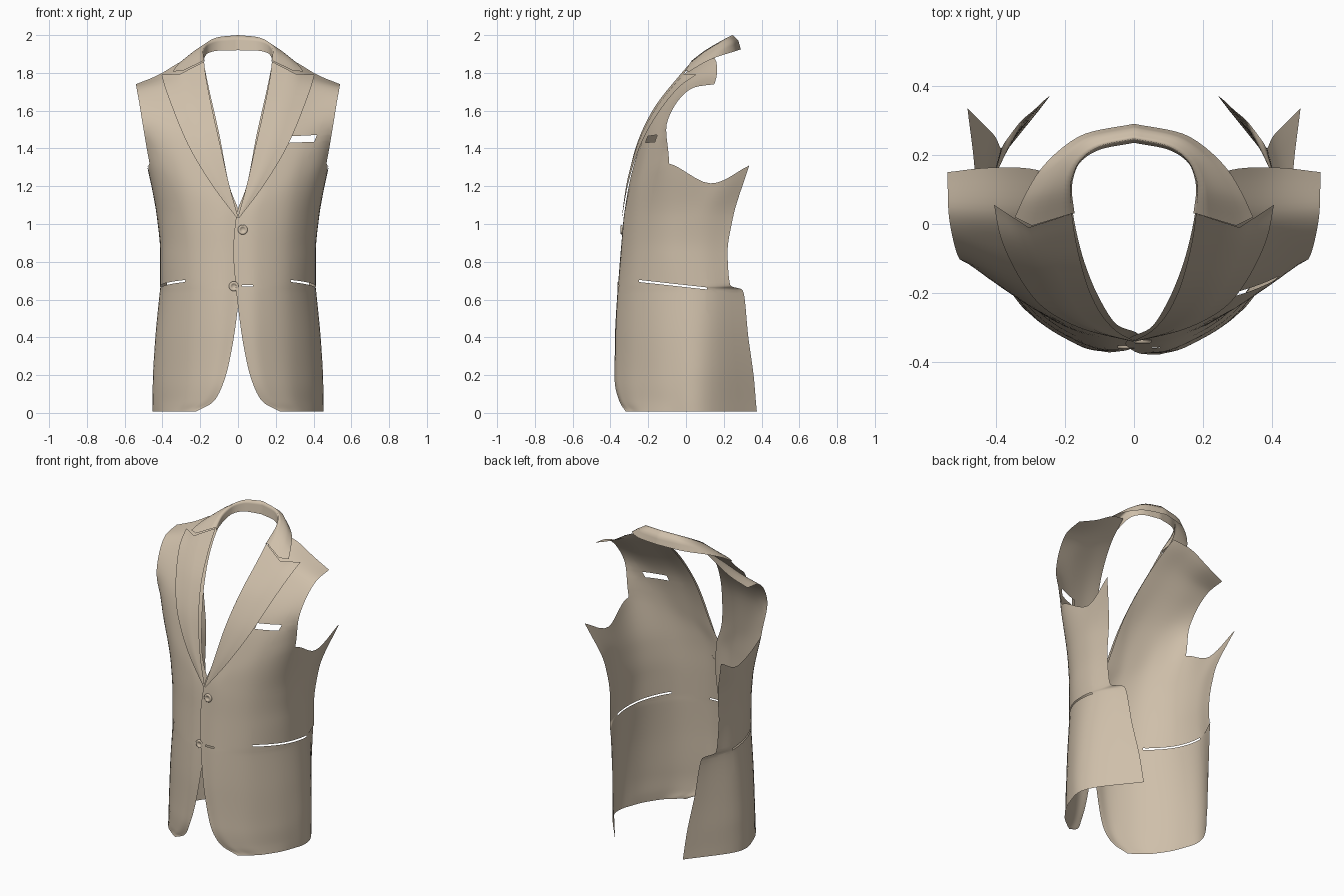
import bpy, bmesh, math
from mathutils import Vector

if "Cube" in bpy.data.objects:
    bpy.data.objects.remove(bpy.data.objects["Cube"])

cloth = bpy.data.materials.new("tan_cloth")
cloth.diffuse_color = (0.62, 0.52, 0.40, 1)
cloth.use_nodes = True
cloth.node_tree.nodes["Principled BSDF"].inputs["Base Color"].default_value = cloth.diffuse_color


def hermite(vals, t):
    """Monotone smooth interpolation of evenly spaced numbers."""
    n = len(vals) - 1
    i = min(int(t), n - 1)
    f = t - i
    d = [b - a for a, b in zip(vals, vals[1:])]

    def slope(k):
        if k == 0 or k == n:
            return d[0] if k == 0 else d[-1]
        a, b = d[k - 1], d[k]
        return 0 if a * b <= 0 else 2 * a * b / (a + b)
    return (vals[i] * (2*f**3 - 3*f*f + 1) + slope(i) * (f**3 - 2*f*f + f)
            + vals[i + 1] * (3*f*f - 2*f**3) + slope(i + 1) * (f**3 - f*f))


def column(pts, t):
    return Vector([hermite([p[k] for p in pts], t) for k in range(3)])


def catmull(p, u):
    i = min(int(u), len(p) - 2)
    f = u - i
    a = p[i - 1] if i else 2 * p[0] - p[1]
    d = p[i + 2] if i + 2 < len(p) else 2 * p[-1] - p[-2]
    b, c = p[i], p[i + 1]
    return 0.5 * (2*b + (c - a)*f + (2*a - 5*b + 4*c - d)*f*f + (3*b - a - 3*c + d)*f**3)


def add_grid(bm, pts, flip=False):
    """pts: {(row, col): Vector}; a face wherever four corners exist."""
    v = {k: bm.verts.new(p) for k, p in pts.items()}
    for r, c in pts:
        q = [(r, c), (r, c + 1), (r + 1, c + 1), (r + 1, c)]
        if all(k in v for k in q):
            bm.faces.new([v[k] for k in (q[::-1] if flip else q)])


def finish(bm, name, mirror=False):
    me = bpy.data.meshes.new(name)
    for f in bm.faces:
        f.smooth = True
    bm.to_mesh(me)
    bm.free()
    me.materials.append(cloth)
    ob = bpy.data.objects.new(name, me)
    bpy.context.collection.objects.link(ob)
    if mirror:
        ob.modifiers.new("mirror", 'MIRROR').merge_threshold = 0.001
    return ob


def cut(bm, planes):
    """Cut a slit: remove the faces lying behind every plane."""
    planes = [(Vector(co), Vector(no).normalized()) for co, no in planes]

    def inside(p, m):
        return all((p - co).dot(no) < m for co, no in planes)
    for co, no in planes:
        faces = [f for f in bm.faces if inside(f.calc_center_median(), 0.08)]
        geom = set(faces)
        for f in faces:
            geom.update(f.edges)
            geom.update(f.verts)
        bmesh.ops.bisect_plane(bm, geom=list(geom), plane_co=co, plane_no=no, dist=1e-5)
    dead = [f for f in bm.faces if inside(f.calc_center_median(), 0)]
    bmesh.ops.delete(bm, geom=dead, context='FACES')


# Front panel: horizontal sections (height, front edge ... back edge)
sections = [
    (0.008, (.22, -.32), (.27, -.285), (.34, -.22), (.42, -.08), (.44, .10), (.24, .375)),
    (0.06, (.13, -.352), (.20, -.33), (.31, -.25), (.42, -.08), (.44, .10), (.245, .37)),
    (0.18, (.07, -.378), (.15, -.355), (.29, -.265), (.415, -.09), (.44, .10), (.258, .36)),
    (0.40, (.022, -.376), (.12, -.36), (.28, -.265), (.405, -.09), (.43, .10), (.29, .33)),
    (0.65, (-.01, -.362), (.11, -.35), (.27, -.26), (.385, -.09), (.41, .10), (.325, .30)),
    (0.675, (-.012, -.36), (.11, -.348), (.27, -.26), (.385, -.09), (.412, .09), (.375, .235)),
    (0.85, (-.025, -.346), (.11, -.335), (.27, -.255), (.385, -.10), (.412, .07), (.385, .22)),
    (1.04, (-.01, -.328), (.11, -.322), (.28, -.25), (.40, -.10), (.43, .08), (.40, .25)),
]
armhole = [(.045, -.303, 1.2), (.18, -.28, 1.22), (.33, -.22, 1.27),
           (.468, -.09, 1.32), (.46, .13, 1.215), (.482, .335, 1.31)]
shoulder = [
    [(.10, -.22, 1.48), (.22, -.21, 1.48), (.37, -.17, 1.48), (.50, -.105, 1.50)],
    [(.15, -.09, 1.70), (.26, -.075, 1.69), (.40, -.06, 1.66), (.525, -.04, 1.655)],
    [(.175, .02, 1.82), (.28, .035, 1.80), (.41, .04, 1.755), (.538, .05, 1.725)],
    [(.19, .13, 1.90), (.30, .16, 1.86), (.42, .163, 1.79), (.54, .15, 1.74)],
]
rows = [[(x, y, s[0]) for x, y in s[1:]] for s in sections] + [armhole] + shoulder
cols = [[r[c] for r in rows if c < len(r)] for c in range(6)]
ARM = len(sections)
N = 6


def panel(side, name):
    pts = {}
    for r in range((len(rows) - 1) * N + 1):
        t = r / N
        ctrl = [column(c, min(t, len(c) - 1)) for c in cols]
        last = 5
        if t > ARM:   # above the armhole only the chest part goes on
            k = min(1, t - ARM)
            ctrl = ctrl[:4] + [ctrl[4].lerp(2 * ctrl[3] - ctrl[2], k)]
            last = 3
        for c in range(last * N + 1):
            p = catmull(ctrl, c / N)
            if side < 0:   # the right front lies under the left one
                p.y += 0.012 * max(0, 1 - abs(p.x) / 0.15)
            pts[r, c] = Vector((p.x * side, p.y, p.z))
    bm = bmesh.new()
    add_grid(bm, pts, side < 0)
    # hip pocket slit
    cut(bm, [((0, -.25, .704), (0, .11, 1)), ((0, -.25, .693), (0, -.11, -1)),
             ((0, -.25, 0), (0, -1, 0)), ((0, .11, 0), (0, 1, 0)), ((.15 * side, 0, 0), (-side, 0, 0))])
    if side > 0:
        # breast pocket opening, then buttonhole
        cut(bm, [((.27, 0, 1.464), (-.05, 0, 1)), ((.27, 0, 1.430), (.04, 0, -1)),
                 ((.272, 0, 1.44), (-1, 0, .3)), ((.405, 0, 1.44), (1, 0, -.4))])
        cut(bm, [((0, 0, .677), (0, 0, 1)), ((0, 0, .668), (0, 0, -1)),
                 ((.02, 0, 0), (-1, 0, 0)), ((.08, 0, 0), (1, 0, 0)), ((0, -.2, 0), (0, 1, 0))])
    finish(bm, name)


panel(1, "left_front_panel")
panel(-1, "right_front_panel")


def strip(lines, name, n=6):
    """Sheet stretched between smooth lines, mirrored to the other side."""
    pts = {}
    for r in range((len(lines[0]) - 1) * n + 1):
        ctrl = [column(l, r / n) for l in lines]
        for c in range((len(lines) - 1) * 3 + 1):
            i = min(c // 3, len(lines) - 2)
            pts[r, c] = ctrl[i].lerp(ctrl[i + 1], c / 3 - i)
    bm = bmesh.new()
    add_grid(bm, pts)
    finish(bm, name, True)


# Lapels: roll line, middle, outer edge
strip([
    [(0, -.338, 1.04), (.045, -.314, 1.2), (.09, -.268, 1.4), (.135, -.178, 1.6), (.17, -.04, 1.78), (.18, .03, 1.86)],
    [(.002, -.34, 1.035), (.09, -.317, 1.2), (.18, -.264, 1.4), (.24, -.167, 1.6), (.285, -.06, 1.74), (.305, -.01, 1.795)],
    [(.005, -.34, 1.03), (.14, -.307, 1.21), (.265, -.24, 1.42), (.345, -.132, 1.61), (.39, -.025, 1.735), (.405, .055, 1.79)],
], "lapels")

# Collar: inner stand, crest, fall, outer edge
strip([
    [(.172, .03, 1.85), (.18, .10, 1.87), (.165, .165, 1.90), (.10, .215, 1.918), (0, .235, 1.92)],
    [(.18, .03, 1.865), (.185, .10, 1.918), (.165, .17, 1.96), (.10, .225, 1.99), (0, .247, 2.0)],
    [(.295, -.005, 1.81), (.262, .095, 1.885), (.22, .175, 1.925), (.125, .25, 1.965), (0, .277, 1.972)],
    [(.345, .02, 1.808), (.315, .085, 1.848), (.265, .165, 1.885), (.14, .262, 1.915), (0, .29, 1.925)],
], "collar")


# Buttons: dished discs turned from a profile
def button(x, y, z, name):
    prof = [(0, .004), (.011, .004), (.013, .008), (.021, .010), (.026, .006), (.026, 0)]
    bm = bmesh.new()
    pts = {}
    for r in range(25):
        a = r * math.tau / 24
        for c, (rad, h) in enumerate(prof):
            pts[r, c] = Vector((x + rad * math.cos(a), y - h, z + rad * math.sin(a)))
    add_grid(bm, pts, True)
    bmesh.ops.remove_doubles(bm, verts=bm.verts, dist=1e-5)
    bmesh.ops.recalc_face_normals(bm, faces=bm.faces)
    finish(bm, name)


button(.025, -.336, .97, "top_button")
button(-.022, -.352, .67, "lower_button")
